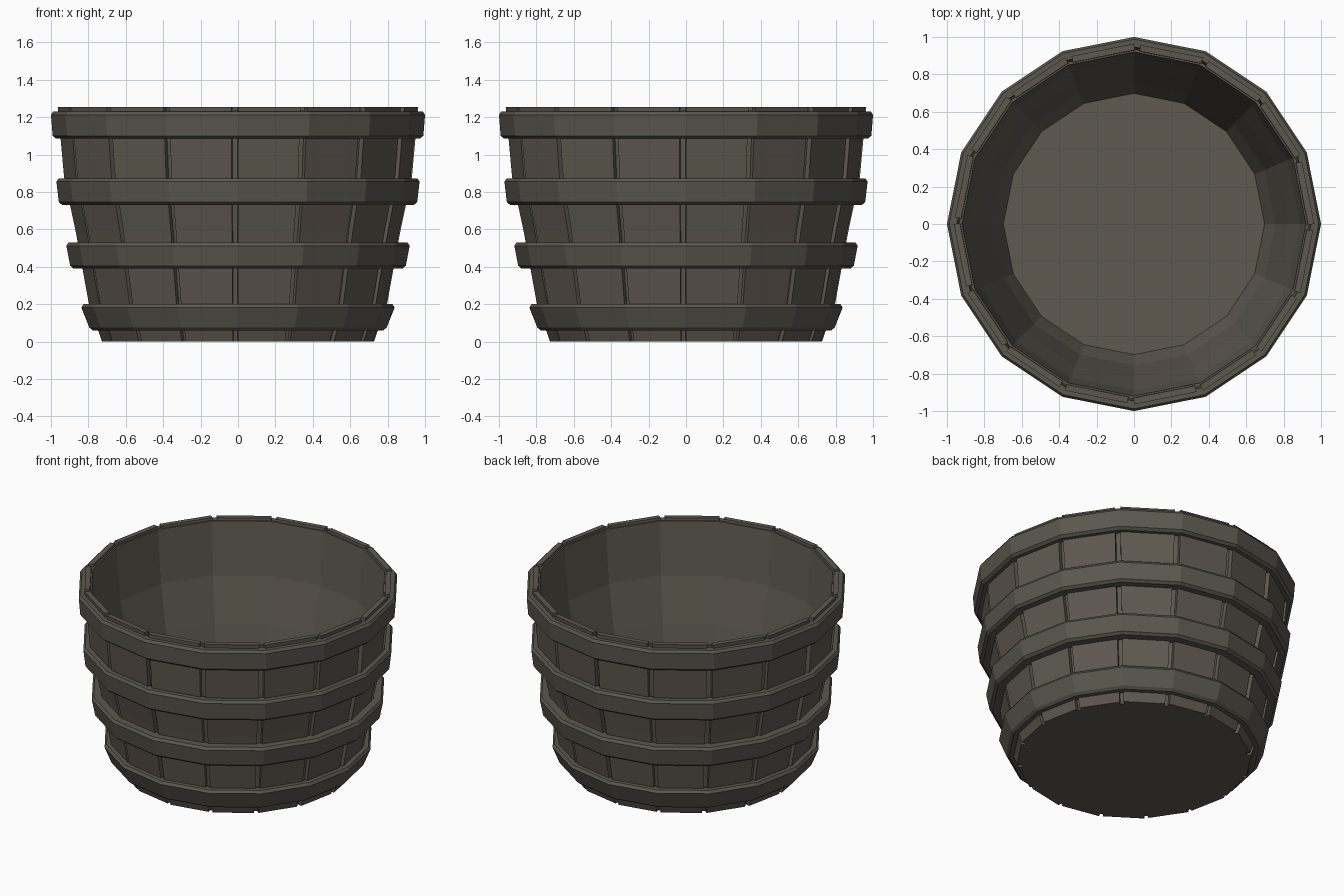
import bpy, math
from mathutils import Vector

if "Cube" in bpy.data.objects:
    bpy.data.objects.remove(bpy.data.objects["Cube"])

N = 16
# outer stave profile: (radius, height)
PROFILE = [(0.727, 0.0), (0.797, 0.2), (0.866, 0.58), (0.93, 0.88), (0.964, 1.255)]


def radius_at(z):
    for (r0, z0), (r1, z1) in zip(PROFILE, PROFILE[1:]):
        if z <= z1:
            return r0 + (r1 - r0) * (z - z0) / (z1 - z0)
    return PROFILE[-1][0]


def material(name, color):
    m = bpy.data.materials.new(name)
    m.diffuse_color = (*color, 1)
    m.use_nodes = True
    m.node_tree.nodes["Principled BSDF"].inputs["Base Color"].default_value = m.diffuse_color
    return m


GREY_WOOD = material("grey wood", (0.112, 0.101, 0.080))
BROWN_WOOD = material("brown wood", (0.112, 0.092, 0.077))
HOOP = material("hoop grey", (0.104, 0.095, 0.076))


def make(name, verts, faces, mat):
    me = bpy.data.meshes.new(name)
    me.from_pydata(verts, [], faces)
    me.materials.append(mat)
    me.update()
    ob = bpy.data.objects.new(name, me)
    bpy.context.collection.objects.link(ob)
    return ob


def corner(k, r, z):
    a = 2 * math.pi * k / N
    return Vector((r * math.cos(a), r * math.sin(a), z))


def lathe(name, pts, mat, closed=True):
    # revolve a profile listed with its outside going upward
    verts = [corner(k, r, z) for r, z in pts for k in range(N)]
    n = len(pts)
    faces = []
    for i in range(n if closed else n - 1):
        j = (i + 1) % n
        for k in range(N):
            l = (k + 1) % N
            faces.append((i * N + k, i * N + l, j * N + l, j * N + k))
    if not closed:
        faces.append(tuple(reversed(range(N))))
        faces.append(tuple(range((n - 1) * N, n * N)))
    return make(name, verts, faces, mat)


# inner tub with floor; its outside is the bottom of the stave gaps
TOP = 1.238
outer = [(r - 0.027, z) for r, z in PROFILE[:-1]] + [(radius_at(TOP) - 0.027, TOP)]
inner = [(radius_at(TOP) - 0.043, TOP)]
inner += [(r - 0.041, z) for r, z in reversed(PROFILE[1:-1])]
inner += [(radius_at(0.03) - 0.039, 0.03)]
lathe("inner_tub", outer + inner, GREY_WOOD, closed=False)

# staves, leaving a narrow gap just before each corner
for s in range(N):
    verts = []
    for r, z in PROFILE:
        for depth, t in ((0, 0), (0, 0.905), (0.034, 0.915), (0.034, -0.01)):
            a, b = corner(s, r - depth, z), corner(s + 1, r - depth, z)
            verts.append(a.lerp(b, t))
    faces = [(3, 2, 1, 0)]
    m = len(PROFILE)
    for i in range(m - 1):
        for k in range(4):
            l = (k + 1) % 4
            faces.append((4 * i + k, 4 * i + l, 4 * i + 4 + l, 4 * i + 4 + k))
    faces.append(tuple(range(4 * m - 4, 4 * m)))
    make(f"stave_{s + 1}", verts, faces, BROWN_WOOD if s % 2 else GREY_WOOD)

# hoops with chamfered edges: bottom, top, outer radius at bottom and top
HOOPS = [(0.06, 0.20, 0.795, 0.838), (0.39, 0.53, 0.897, 0.918),
         (0.73, 0.873, 0.958, 0.971), (1.085, 1.23, 0.991, 1.0)]
for i, (z0, z1, r0, r1) in enumerate(HOOPS):
    lathe(f"hoop_{i + 1}", [
        (radius_at(z0) - 0.015, z0), (r0 - 0.018, z0), (r0, z0 + 0.015),
        (r1, z1 - 0.018), (r1 - 0.012, z1), (radius_at(z1) - 0.015, z1)], HOOP)
